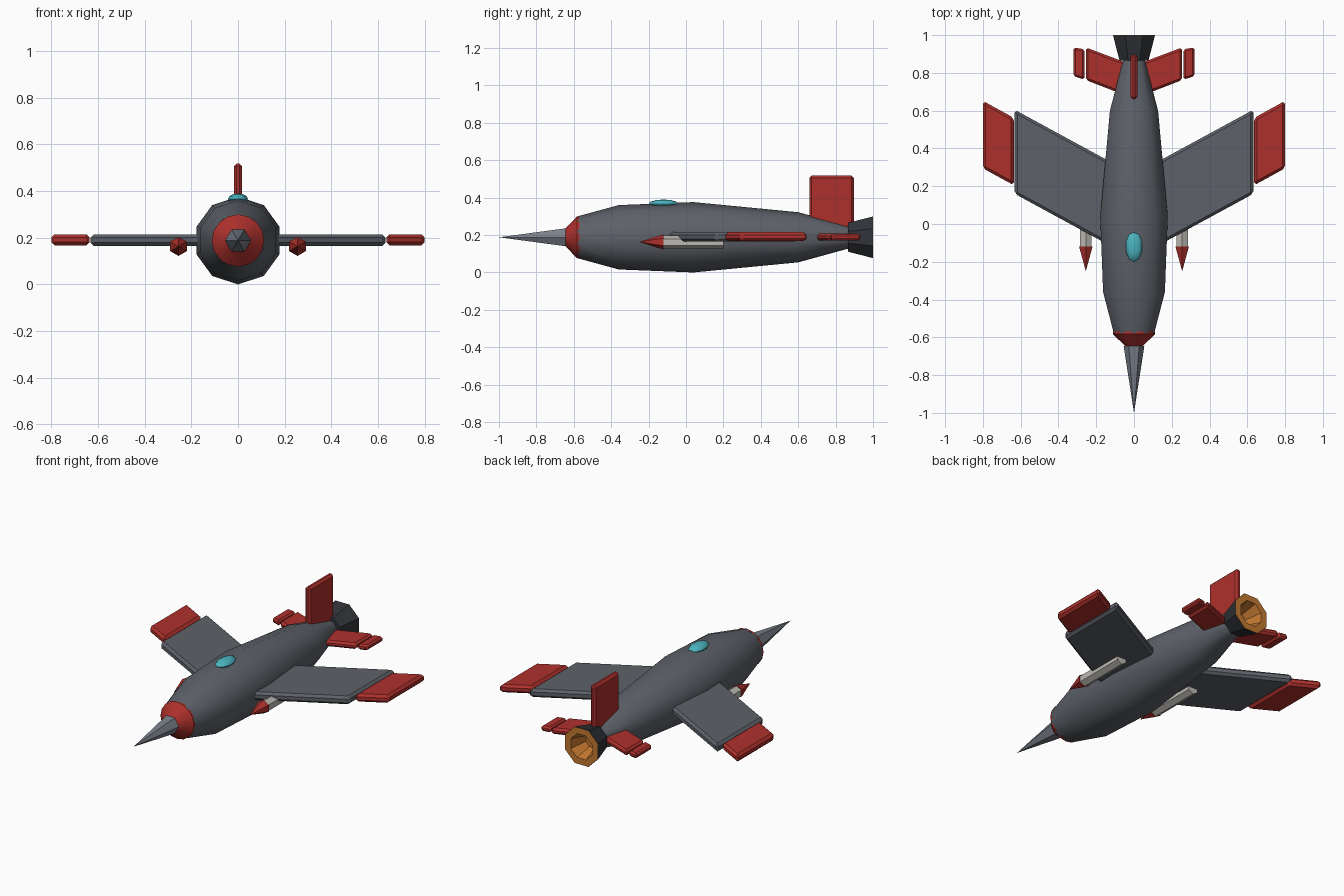
import bpy, bmesh, math

if "Cube" in bpy.data.objects:
    bpy.data.objects.remove(bpy.data.objects["Cube"])

ZC = 0.188  # height of the main axis


def mat(name, rgb):
    m = bpy.data.materials.new(name)
    m.diffuse_color = (*rgb, 1)
    m.use_nodes = True
    m.node_tree.nodes["Principled BSDF"].inputs["Base Color"].default_value = m.diffuse_color
    return m


GREY = mat("hull_grey", (0.11, 0.12, 0.14))
STEEL = mat("steel", (0.19, 0.21, 0.25))
RED = mat("red", (0.42, 0.03, 0.025))
DARK = mat("dark_metal", (0.03, 0.033, 0.04))
ORANGE = mat("orange_glow", (0.55, 0.19, 0.03))
TEAL = mat("canopy_teal", (0.07, 0.45, 0.52))
PALE = mat("pale_grey", (0.5, 0.48, 0.44))


def finish(bm, name, material):
    bmesh.ops.recalc_face_normals(bm, faces=bm.faces)
    me = bpy.data.meshes.new(name)
    bm.to_mesh(me)
    bm.free()
    ob = bpy.data.objects.new(name, me)
    bpy.context.collection.objects.link(ob)
    me.materials.append(material)
    return ob


def smooth(ob, angle):
    bpy.ops.object.select_all(action='DESELECT')
    ob.select_set(True)
    bpy.context.view_layer.objects.active = ob
    bpy.ops.object.shade_smooth_by_angle(angle=math.radians(angle))


def lathe(name, profile, sides, material, x=0, z=ZC, phase=0.0):
    """Revolve (y, radius) points around an axis parallel to y; phase is in steps from +z."""
    bm = bmesh.new()
    rings = []
    for y, r in profile:
        if r == 0:
            rings.append([bm.verts.new((x, y, z))] * sides)
            continue
        angles = [(i + phase) * 2 * math.pi / sides for i in range(sides)]
        rings.append([bm.verts.new((x + r * math.sin(a), y, z + r * math.cos(a))) for a in angles])
    for a, b in zip(rings, rings[1:]):
        for i in range(sides):
            j = (i + 1) % sides
            bm.faces.new(list(dict.fromkeys((a[i], a[j], b[j], b[i]))))
    for ring, (y, r) in ((rings[0], profile[0]), (rings[-1], profile[-1])):
        if r > 0:
            bm.faces.new(ring)
    return finish(bm, name, material)


def plate(name, outline, low, high, material, bevel, side=1):
    """Chamfered slab from an (x, y) outline."""
    bm = bmesh.new()
    face = bm.faces.new([bm.verts.new((side * x, y, low)) for x, y in outline])
    ext = bmesh.ops.extrude_face_region(bm, geom=[face])
    top = [v for v in ext["geom"] if isinstance(v, bmesh.types.BMVert)]
    bmesh.ops.translate(bm, verts=top, vec=(0, 0, high - low))
    ob = finish(bm, name, material)
    mod = ob.modifiers.new("chamfer", 'BEVEL')
    mod.width = bevel
    mod.segments = 1
    return ob


# Fuselage, nose ring and spike
body = lathe("fuselage", [(-0.58, 0.112), (-0.36, 0.172), (0.04, 0.188), (0.60, 0.134), (0.87, 0.06)],
             10, GREY)
smooth(body, 40)
nose = lathe("nose_ring", [(-0.57, 0.112), (-0.582, 0.112), (-0.648, 0.045)], 16, RED)
smooth(nose, 30)
lathe("nose_spike", [(-1.0, 0), (-0.645, 0.055)], 6, STEEL, phase=0.5)

# Exhaust nozzle with glowing hollow
lathe("nozzle_shell", [(0.865, 0.083), (0.998, 0.12)], 8, DARK, phase=0.5)
lathe("nozzle_glow", [(0.998, 0.119), (1.0, 0.119), (1.0, 0.078), (0.90, 0.045)], 8, ORANGE, phase=0.5)
# Open the shell's rear cap so the hollow shows
shell = bpy.data.objects["nozzle_shell"].data
bm = bmesh.new()
bm.from_mesh(shell)
rear = [f for f in bm.faces if len(f.verts) == 8 and f.calc_center_median().y > 0.95]
bmesh.ops.delete(bm, geom=rear, context='FACES_ONLY')
bm.to_mesh(shell)
bm.free()
glow = bpy.data.objects["nozzle_glow"].data
bm = bmesh.new()
bm.from_mesh(glow)
front = [f for f in bm.faces if len(f.verts) == 8 and f.calc_center_median().y > 0.95]
bmesh.ops.delete(bm, geom=front, context='FACES_ONLY')
bmesh.ops.recalc_face_normals(bm, faces=bm.faces)
if sum(f.normal.y for f in bm.faces) < 0:
    bmesh.ops.reverse_faces(bm, faces=bm.faces)
bm.to_mesh(glow)
bm.free()

# Canopy
bm = bmesh.new()
bmesh.ops.create_uvsphere(bm, u_segments=10, v_segments=6, radius=1)
bmesh.ops.scale(bm, vec=(0.045, 0.08, 0.024), verts=bm.verts)
bmesh.ops.translate(bm, vec=(0, -0.12, 0.366), verts=bm.verts)
smooth(finish(bm, "canopy", TEAL), 40)

# Wings, tailplanes and missiles on both sides
for side, tag in ((-1, "left"), (1, "right")):
    plate(f"wing_{tag}", [(0.08, -0.14), (0.632, 0.16), (0.632, 0.605), (0.08, 0.305)],
          0.165, 0.215, GREY, 0.014, side)
    plate(f"wing_tip_{tag}", [(0.636, 0.205), (0.80, 0.295), (0.80, 0.652), (0.636, 0.562)],
          0.167, 0.215, RED, 0.014, side)
    plate(f"tailplane_{tag}", [(0.03, 0.675), (0.255, 0.762), (0.255, 0.935), (0.03, 0.85)],
          0.17, 0.207, RED, 0.012, side)
    plate(f"tailplane_tip_{tag}", [(0.262, 0.765), (0.32, 0.782), (0.32, 0.935), (0.262, 0.925)],
          0.172, 0.205, RED, 0.01, side)
    lathe(f"missile_body_{tag}", [(-0.125, 0.036), (0.20, 0.036)], 6, PALE, side * 0.255, 0.162)
    lathe(f"missile_tip_{tag}", [(-0.25, 0), (-0.12, 0.041)], 6, RED, side * 0.255, 0.163)

# Upright tail fin
plate("tail_fin", [(-0.018, 0.66), (0.018, 0.66), (0.018, 0.897), (-0.018, 0.897)],
      0.20, 0.518, RED, 0.012)
